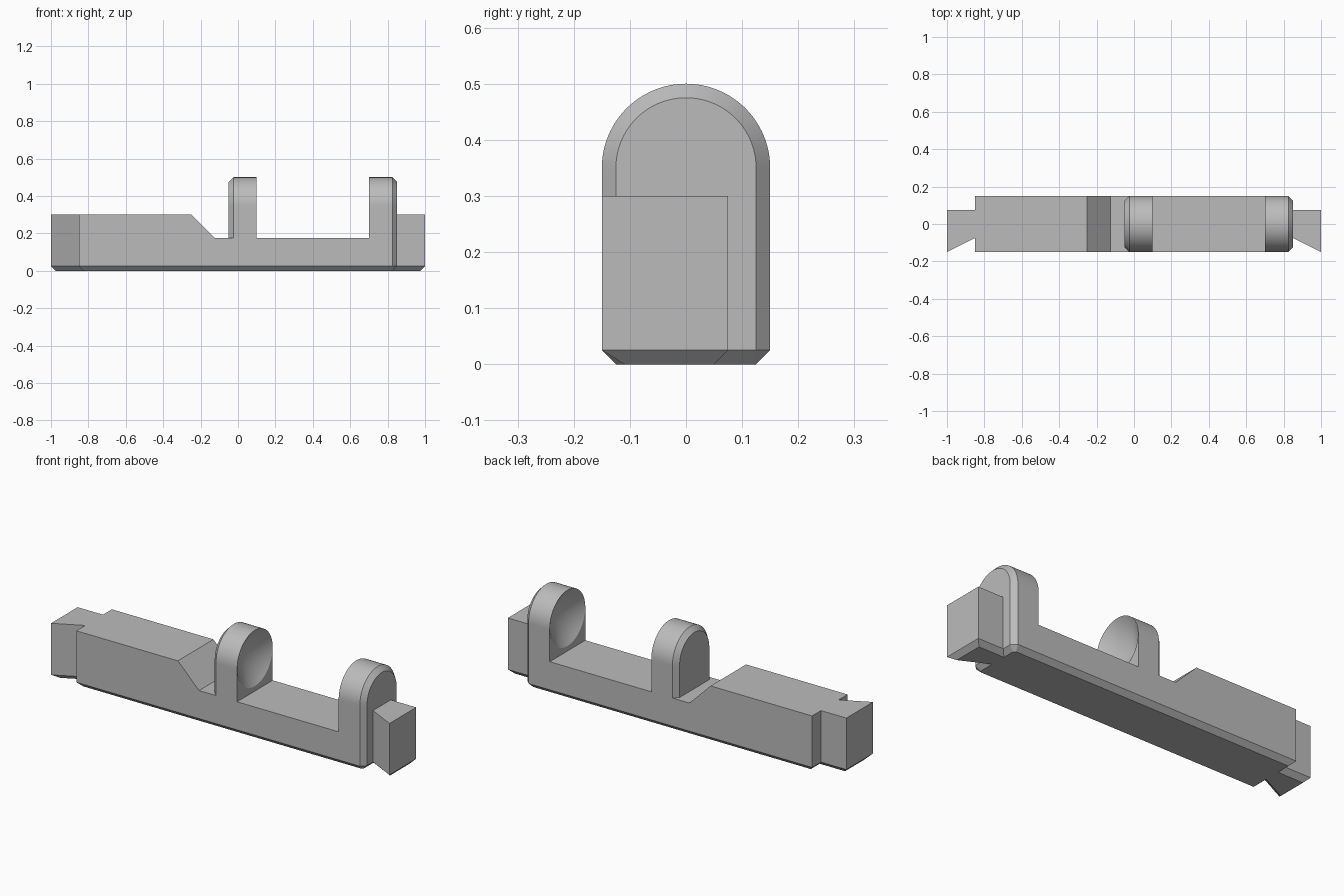
import bpy
import bmesh
from math import atan2, cos, sin, pi, sqrt
from mathutils import Vector

cube = bpy.data.objects.get("Cube")
if cube:
    bpy.data.objects.remove(cube, do_unlink=True)

HALF, FLOOR, DECK, BEVEL = 0.15, 0.175, 0.3, 0.025
ARCH_Z, CONE_R = 0.35, 0.148

grey = bpy.data.materials.new("plain grey")
grey.use_nodes = True
colour = (0.5, 0.5, 0.5, 1)
grey.diffuse_color = colour
grey.node_tree.nodes["Principled BSDF"].inputs["Base Color"].default_value = colour


def loft(name, rings, tip=None):
    """Closed solid skinned through rings; optional tip closes the last ring."""
    bm = bmesh.new()
    loops = [[bm.verts.new([round(c, 5) for c in p]) for p in r] for r in rings]
    n = len(loops[0])
    bm.faces.new(loops[0])
    for a, b in zip(loops, loops[1:]):
        for i in range(n):
            j = (i + 1) % n
            bm.faces.new((a[i], a[j], b[j], b[i]))
    if tip:
        v = bm.verts.new(tip)
        for i in range(n):
            bm.faces.new((loops[-1][i], loops[-1][(i + 1) % n], v))
    else:
        bm.faces.new(loops[-1])
    bmesh.ops.recalc_face_normals(bm, faces=bm.faces)
    mesh = bpy.data.meshes.new(name)
    bm.to_mesh(mesh)
    bm.free()
    mesh.materials.append(grey)
    obj = bpy.data.objects.new(name, mesh)
    bpy.context.collection.objects.link(obj)
    return obj


def inset(outline, d):
    """Mitred inward offset of a counter-clockwise outline."""
    pts = [Vector(p) for p in outline]
    result = []
    for i, p in enumerate(pts):
        e1 = (p - pts[i - 1]).normalized()
        e2 = (pts[(i + 1) % len(pts)] - p).normalized()
        n1, n2 = Vector((-e1.y, e1.x)), Vector((-e2.y, e2.x))
        result.append(p + (n1 + n2) * d / (1 + n1.dot(n2)))
    return result


def at_z(outline, z):
    return [(p[0], p[1], z) for p in outline]


# Base: footprint with flared end tabs and a bevelled underside
right_tab = [(0.85, -0.075), (1, -0.15), (1, 0.075), (0.85, 0.075)]
left_tab = [(-x, y) for x, y in reversed(right_tab)]
footprint = ([(-0.85, -HALF), (0.85 - BEVEL, -HALF), (0.85, BEVEL - HALF)]
             + right_tab
             + [(0.85, HALF - BEVEL), (0.85 - BEVEL, HALF), (-0.85, HALF)]
             + left_tab)
body = loft("rail_body", [at_z(inset(footprint, BEVEL), 0),
                          at_z(footprint, BEVEL), at_z(footprint, FLOOR)])

# Raised block with a sloped end, and the upper halves of the tabs
block = [(-0.85, FLOOR), (-0.125, FLOOR), (-0.25, DECK), (-0.85, DECK)]
parts = [loft("raised_block", [[(x, y, z) for x, z in block] for y in (-HALF, HALF)])]
for name, tab in (("left_tab", right_tab), ("right_tab", left_tab)):
    parts.append(loft(name, [at_z(tab, FLOOR), at_z(tab, DECK)]))

# Arched posts, bevelled on the outer side, with a conical socket opposite
corner = atan2(FLOOR, HALF)
angles = sorted([2 * pi * i / 96 for i in range(96)] + [pi + corner, 2 * pi - corner])


def arch(x, width):
    ring = []
    for a in angles:
        c, s = cos(a), sin(a)
        r = HALF
        if s < -1e-6:
            r = min(HALF / max(abs(c), 1e-6), (ARCH_Z - FLOOR) / -s)
        k = width / HALF
        ring.append((x, r * c * k, ARCH_Z + r * s * (k if s > 0 else 1)))
    return ring


def post(name, x, d):
    mouth = x + d * 0.15
    circle = [(mouth, CONE_R * cos(a), ARCH_Z + CONE_R * sin(a)) for a in angles]
    rings = [arch(x, HALF - BEVEL), arch(x + d * BEVEL, HALF), arch(mouth, HALF), circle]
    return loft(name, rings, (mouth - d * 0.1, 0, ARCH_Z))


parts += [post("middle_post", -0.05, 1), post("end_post", 0.85, -1)]

# Fuse everything into one solid
bpy.context.view_layer.objects.active = body
body.select_set(True)
for part in parts:
    mod = body.modifiers.new("fuse", "BOOLEAN")
    mod.operation = "UNION"
    mod.solver = "EXACT"
    mod.object = part
    bpy.ops.object.modifier_apply(modifier=mod.name)
    bpy.data.objects.remove(part, do_unlink=True)

bpy.ops.object.shade_smooth_by_angle(angle=pi / 9)
